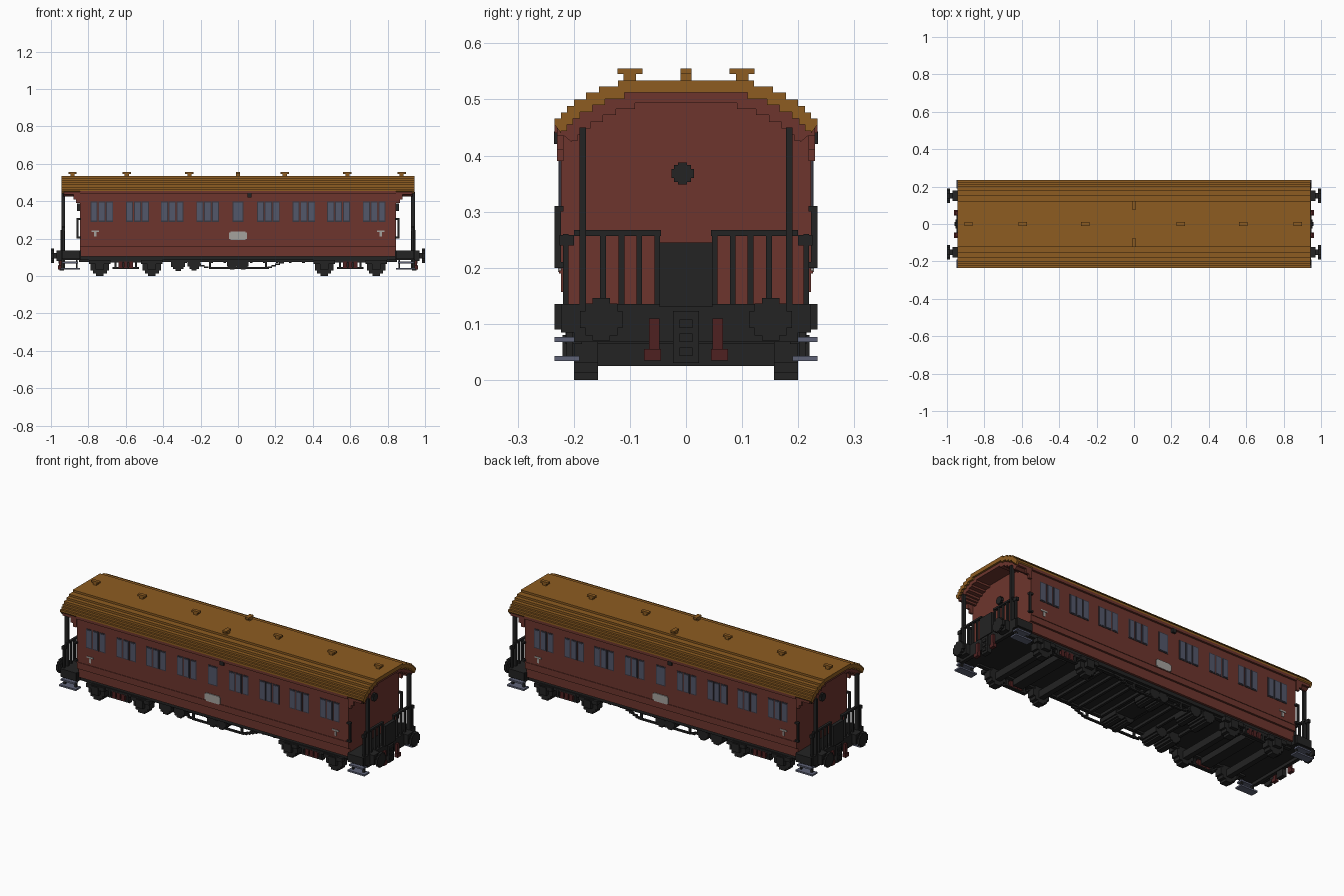
import bpy, bmesh
from mathutils import Vector

cube = bpy.data.objects.get("Cube")
if cube:
    bpy.data.objects.remove(cube, do_unlink=True)


def material(name, srgb):
    lin = [((c / 255 + 0.055) / 1.055) ** 2.4 for c in srgb] + [1]
    m = bpy.data.materials.new(name)
    m.use_nodes = True
    m.diffuse_color = lin
    bsdf = next(n for n in m.node_tree.nodes if n.type == 'BSDF_PRINCIPLED')
    bsdf.inputs["Base Color"].default_value = lin
    return m


RED = material("body red", (109, 53, 45))
OCHRE = material("roof ochre", (141, 92, 33))
BLACK = material("iron black", (35, 35, 35))
GLASS = material("window blue grey", (82, 87, 106))
FRAME = material("window frame dark", (58, 55, 64))
MAROON = material("maroon", (78, 33, 33))
PALE = material("pale grey", (165, 162, 158))
STEEL = material("step steel", (94, 98, 118))


class Part:
    """Collects boxes and extruded outlines into one named object."""

    def __init__(self, name, mat):
        self.name, self.mat, self.bm = name, mat, bmesh.new()

    def box(self, x, y, z):
        """Ranges along x, y and z."""
        r = bmesh.ops.create_cube(self.bm, size=1)
        for v in r["verts"]:
            v.co = Vector([(a + b) / 2 + c * abs(b - a) for (a, b), c in zip((x, y, z), v.co)])
        return self

    def at(self, x, y, z, sx, sy, sz):
        """Centre and size."""
        return self.box((x - sx / 2, x + sx / 2), (y - sy / 2, y + sy / 2), (z - sz / 2, z + sz / 2))

    def prism(self, outline, a, b, axis):
        def place(p, t):
            return (t, p[0], p[1]) if axis == 'x' else (p[0], t, p[1])
        vs = [self.bm.verts.new(place(p, a)) for p in outline]
        face = self.bm.faces.new(vs)
        out = bmesh.ops.extrude_face_region(self.bm, geom=[face])
        shift = Vector((b - a, 0, 0)) if axis == 'x' else Vector((0, b - a, 0))
        for g in out["geom"]:
            if isinstance(g, bmesh.types.BMVert):
                g.co += shift
        return self

    def done(self):
        bmesh.ops.recalc_face_normals(self.bm, faces=self.bm.faces)
        me = bpy.data.meshes.new(self.name)
        self.bm.to_mesh(me)
        self.bm.free()
        me.materials.append(self.mat)
        ob = bpy.data.objects.new(self.name, me)
        bpy.context.collection.objects.link(ob)


def disc(cx, cz, r):
    """Blocky round outline."""
    q = [(1, .4), (.75, .4), (.75, .75), (.4, .75), (.4, 1)]
    pts = q + [(-a, b) for a, b in reversed(q)]
    pts += [(-a, -b) for a, b in q] + [(a, -b) for a, b in reversed(q)]
    return [(cx + a * r, cz + b * r) for a, b in pts]


# Stepped roof arch: (half width, height) of each tread, from the eaves inwards
STEPS = [(.234, .466), (.223, .477), (.212, .488), (.2, .5), (.178, .512), (.155, .523), (.121, .534)]


def half_arch(drop, inset, base):
    pts, low = [], base
    for w, z in STEPS:
        pts += [(w - inset, low), (w - inset, z - drop)]
        low = z - drop
    return pts


def mirrored(pts):
    return pts + [(-y, z) for y, z in reversed(pts)]


def arch_shell(outer, inner):
    return mirrored(outer) + mirrored([(-y, z) for y, z in inner])


ENDS = (-1, 1)

# Roof and its lining
Part("roof", OCHRE).prism(arch_shell(half_arch(0, 0, .455), half_arch(.022, .011, .44)), -.943, .943, 'x').done()
Part("roof_lining", RED).prism(arch_shell(half_arch(.022, .011, .44), half_arch(.04, .03, .424)), -.932, .932, 'x').done()

vents = Part("roof_vents", OCHRE)
for x in (-.885, -.595, -.26, .25, .585, .875):
    vents.at(x, 0, .54, .022, .02, .014).at(x, 0, .55, .045, .02, .01)
for s in ENDS:
    vents.at(0, s * .1, .54, .022, .022, .014).at(0, s * .1, .55, .024, .045, .01)
vents.done()

# Body with narrower foot
body = Part("body", RED)
foot = [(.212, .105), (.212, .157), (.223, .157)]
body.prism(mirrored(foot + half_arch(.022, .011, .44)[1:]), -.845, .845, 'x')
for s in ENDS:
    body.box((-.845, .845), (s * .223, s * .234), (.44, .456))
    body.box((-.845, .845), (s * .222, s * .226), (.19, .195))
    for e in ENDS:
        body.box((e * .845, e * .93), (s * .218, s * .23), (.435, .457))
        body.box((e * .845, e * .88), (s * .218, s * .23), (.41, .436))
        body.box((e * .845, e * .865), (s * .218, s * .23), (.39, .411))
body.done()

# Windows
frames, panes = Part("window_frames", FRAME), Part("window_panes", GLASS)


def window(x, w, side):
    frames.at(x, side * .2235, .344, w, .004, .108)
    panes.at(x, side * .2245, .344, w - .01, .006, .096)


for side in ENDS:
    window(0, .058, side)
    for e in ENDS:
        for c in (.162, .352, .538, .728):
            for k in (-1, 0, 1):
                window(e * c + k * .042, .038, side)
frames.done()
panes.done()

# Name plates, end ornaments and side lamps
plates, lamps = Part("side_plates", PALE), Part("lamps", BLACK)
for s in ENDS:
    plates.at(0, s * .224, .215, .095, .008, .034).at(0, s * .224, .215, .08, .008, .045)
    for e in ENDS:
        plates.at(e * .763, s * .224, .24, .04, .004, .008).at(e * .763, s * .224, .222, .012, .004, .024)
    lamps.at(-s * .062, s * .228, .432, .022, .014, .022)
    lamps.prism(disc(-s * .006, .368, .02), s * .845, s * .86, 'x')
plates.done()
lamps.done()

# Underframe with cross members
frame = Part("underframe", BLACK)
frame.box((-.86, .86), (-.2, .2), (.085, .106))
for i in range(-5, 6):
    frame.at(i * .07, 0, .078, .014, .36, .016)
for s in ENDS:
    frame.box((-.85, .85), (s * .165, s * .185), (.075, .09))
frame.done()

# End platforms, railings, gates, roof posts and handrails
platform = Part("end_platforms", BLACK)
rails, posts = Part("end_railings", BLACK), Part("roof_posts", BLACK)
hoses, steps = Part("brake_hoses", MAROON), Part("foot_steps", STEEL)
hangers, buffers = Part("step_hangers", BLACK), Part("buffers", BLACK)
for e in ENDS:
    platform.box((e * .84, e * .945), (-.223, .223), (.085, .135))
    platform.box((e * .925, e * .945), (-.2, .2), (.068, .1))
    platform.box((e * .93, e * .95), (-.047, .047), (.13, .245))
    platform.box((e * .93, e * .955), (-.023, .023), (.03, .123))
    for z in (.05, .075, .1):
        platform.at(e * .956, 0, z, .008, .024, .015)
    for s in ENDS:
        rails.box((e * .925, e * .94), (s * .045, s * .2), (.257, .267))
        rails.box((e * .925, e * .94), (s * .2, s * .225), (.24, .258))
        for y in (.051, .083, .115, .148, .183, .214):
            rails.box((e * .928, e * .938), (s * (y - .005), s * (y + .005)), (.13, .26))
        rails.box((e * .845, e * .94), (s * .223, s * .234), (.09, .135))
        posts.box((e * .925, e * .945), (s * .178, s * .19), (.13, .45))
        posts.box((e * .853, e * .863), (s * .223, s * .234), (.2, .31))
        for z in (.205, .305):
            posts.box((e * .84, e * .863), (s * .218, s * .234), (z - .005, z + .005))
        hoses.box((e * .943, e * .958), (s * .047, s * .066), (.04, .11))
        hoses.box((e * .943, e * .962), (s * .045, s * .075), (.035, .055))
        # Two foot steps on hangers
        steps.box((e * .845, e * .95), (s * .19, s * .234), (.034, .043))
        steps.box((e * .855, e * .94), (s * .2, s * .234), (.068, .077))
        for x in (.862, .93):
            hangers.at(e * x, s * .207, .065, .01, .012, .06)
        # Stepped buffer neck and head
        buffers.at(e * .955, s * .151, .108, .03, .055, .055)
        buffers.at(e * .97, s * .151, .108, .04, .028, .028)
        buffers.prism(disc(s * .151, .108, .038), e * .985, e, 'x')
for p in (platform, rails, posts, hoses, steps, hangers, buffers):
    p.done()

# Bogies
wheels, axles = Part("wheels", BLACK), Part("axle_beams", BLACK)
bogies, springs = Part("bogie_frames", BLACK), Part("bogie_springs", MAROON)
for e in ENDS:
    c = e * .6
    for d in (-.139, .139):
        axles.at(c + d, 0, .045, .03, .34, .04)
        for s in ENDS:
            wheels.prism(disc(c + d, .05, .05), s * .157, s * .2, 'y')
            bogies.at(c + d, s * .205, .058, .045, .03, .045)
            bogies.at(c + d, s * .2, .075, .115, .03, .022)
    axles.at(c, 0, .06, .06, .34, .035)
    for s in ENDS:
        bogies.at(c, s * .195, .08, .34, .02, .016)
        bogies.at(c, s * .195, .043, .14, .02, .009)
        for x in (-.055, .055):
            bogies.at(c + x, s * .195, .06, .012, .022, .04)
        for x in (-.028, .0, .028):
            springs.at(c + x, s * .195, .06, .02, .024, .035)
for p in (wheels, axles, bogies, springs):
    p.done()

# Brake cylinders and battery drums under the floor
drums = Part("underfloor_drums", BLACK)
for x, r in ((-.32, .037), (-.235, .034), (-.03, .03), (.027, .03)):
    for s in ENDS:
        drums.prism(disc(x, .064, r), s * .07, s * .19, 'y')
drums.at(0, 0, .066, .1, .36, .012)
drums.done()

# Truss rods with stepped slopes
truss = Part("truss_rods", BLACK)
for s in ENDS:
    y = s * .18
    truss.at(.005, y, .043, .32, .012, .009)
    for x in (-.15, 0, .15):
        truss.at(x, y, .066, .01, .012, .05)
    for e in ENDS:
        for k in range(6):
            truss.at(e * (.17 + k * .021), y, .046 + k * .008, .026, .012, .009)
truss.done()
